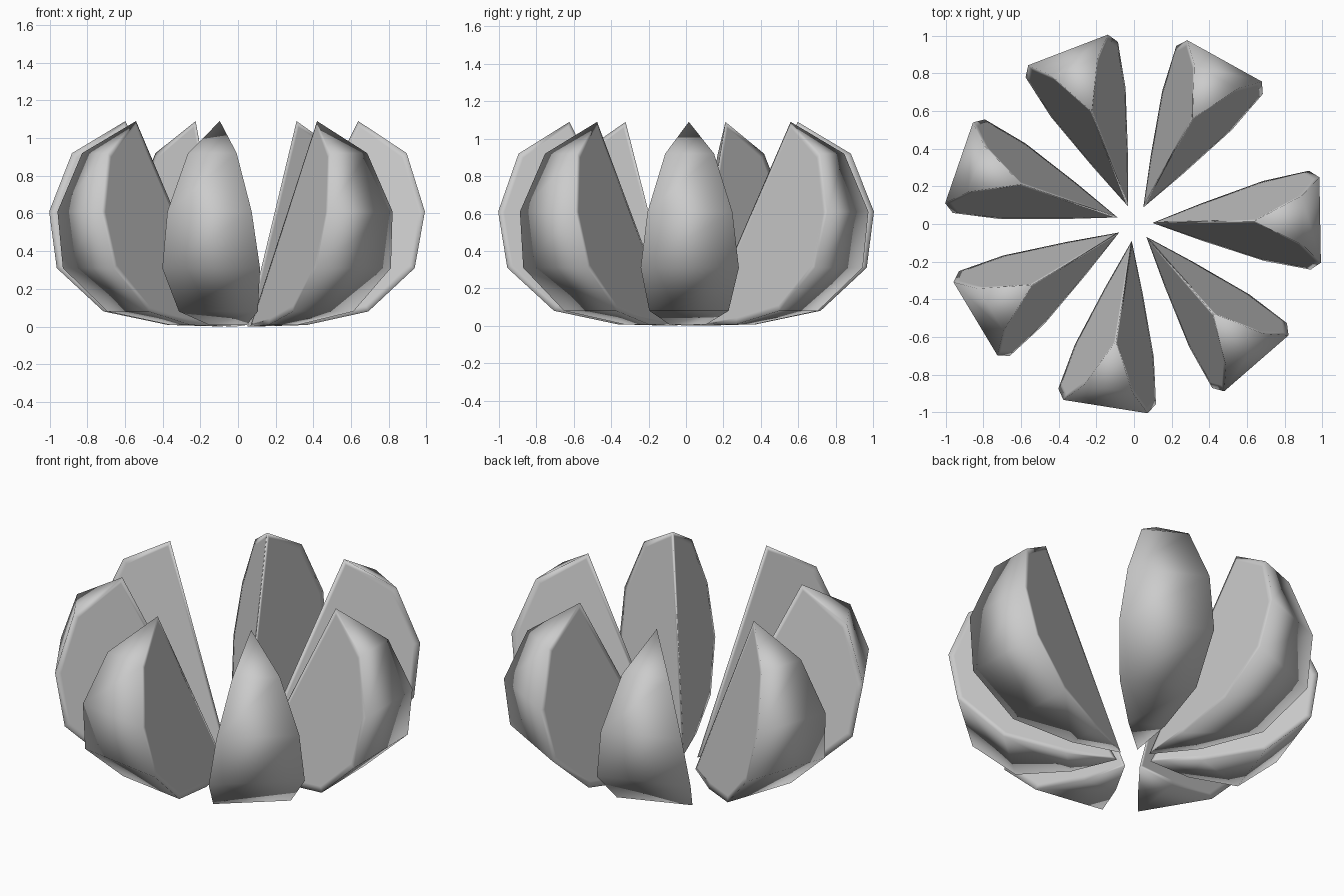
import bpy, bmesh, math
from mathutils import Vector

if "Cube" in bpy.data.objects:
    bpy.data.objects.remove(bpy.data.objects["Cube"])

# Side profile of one wedge: straight inner edge from base to tip, rounded skin (radius, z)
BASE, TIP = Vector((0.095, 0.0)), Vector((0.635, 1.09))
SKIN = [(0.89, 0.92), (0.985, 0.61), (0.93, 0.31), (0.685, 0.08), (0.36, 0.008)]
SPREAD = 0.43          # half width per unit distance from the inner edge

along = (TIP - BASE).normalized()
outward = Vector((along.y, -along.x))


def wedge_mesh():
    bm = bmesh.new()
    tip = bm.verts.new((TIP.x, 0, TIP.y))
    base = bm.verts.new((BASE.x, 0, BASE.y))
    left, right = [], []
    for r, z in SKIN:
        half = SPREAD * (Vector((r, z)) - BASE).dot(outward)
        left.append(bm.verts.new((r, half, z)))
        right.append(bm.verts.new((r, -half, z)))
    # curved skin
    bm.faces.new((tip, left[0], right[0]))
    for i in range(len(SKIN) - 1):
        bm.faces.new((left[i], left[i + 1], right[i + 1], right[i]))
    bm.faces.new((left[-1], base, right[-1]))
    # flat cut sides with a narrow rim
    sides = [bm.faces.new([tip] + left + [base]),
             bm.faces.new([tip] + right + [base])]
    bmesh.ops.recalc_face_normals(bm, faces=bm.faces[:])
    bmesh.ops.inset_individual(bm, faces=sides, thickness=0.035, depth=0)
    for f in bm.faces:
        f.smooth = True
    mesh = bpy.data.meshes.new("wedge")
    bm.to_mesh(mesh)
    bm.free()
    return mesh


# Ring of seven wedges, 50 degrees apart
mesh = wedge_mesh()
for i in range(7):
    wedge = bpy.data.objects.new(f"wedge_{i + 1}", mesh)
    wedge.location = (0.003, 0.004, 0)
    wedge.rotation_euler.z = math.radians(1 - 50 * i)
    bpy.context.collection.objects.link(wedge)
